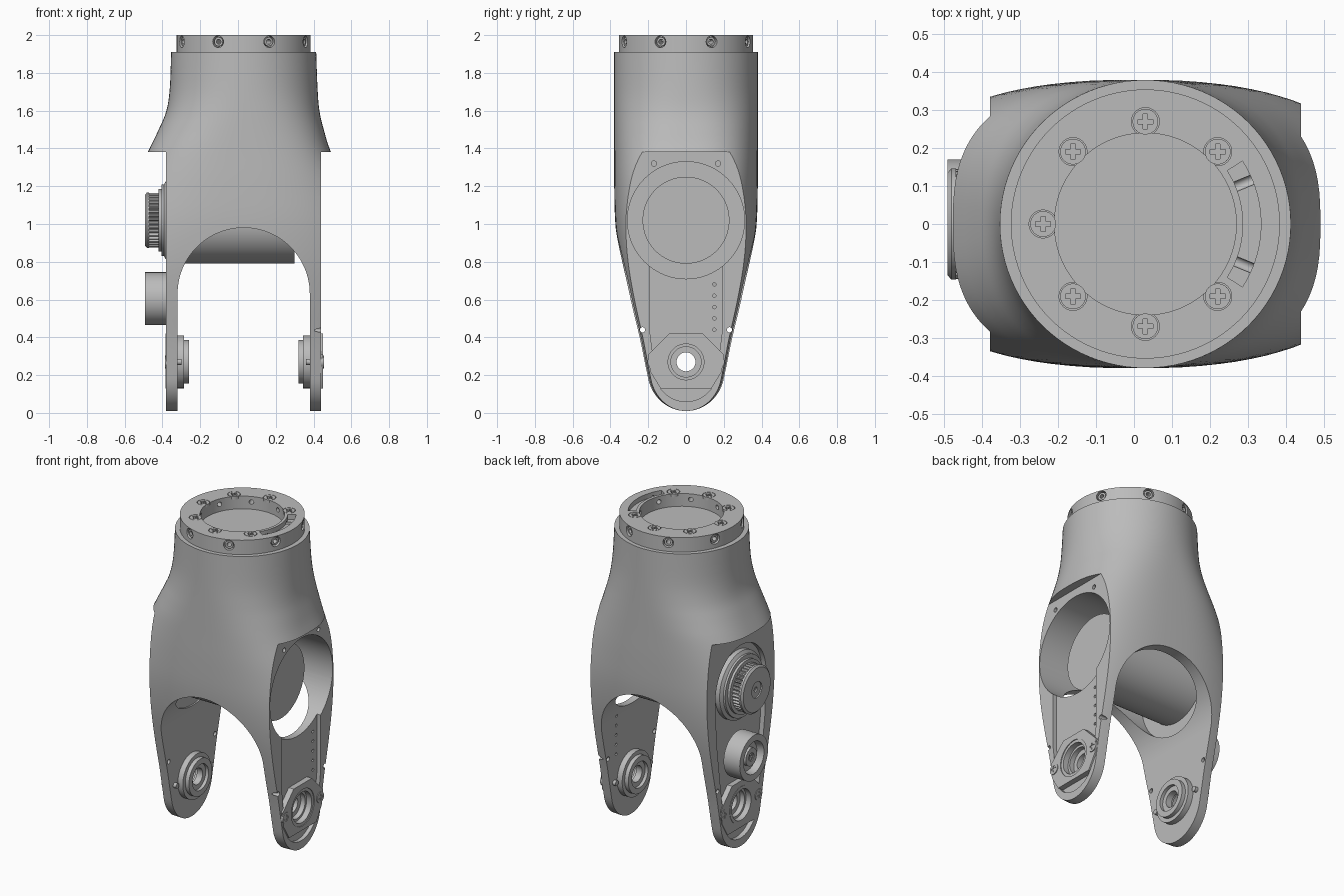
import bpy, bmesh
from math import sin, cos, pi, radians
from mathutils import Matrix, Vector

if "Cube" in bpy.data.objects:
    bpy.data.objects.remove(bpy.data.objects["Cube"], do_unlink=True)

grey = bpy.data.materials.new("machined_grey")
grey.use_nodes = True
COLOUR = (0.5, 0.5, 0.5, 1)
grey.diffuse_color = COLOUR
grey.node_tree.nodes["Principled BSDF"].inputs["Base Color"].default_value = COLOUR

# Frames map a flat outline (u, v) and its depth w into the model
ALONG_X = Matrix(((0, 0, 1, 0), (1, 0, 0, 0), (0, 1, 0, 0), (0, 0, 0, 1)))
ALONG_Y = Matrix(((1, 0, 0, 0), (0, 0, 1, 0), (0, 1, 0, 0), (0, 0, 0, 1)))
ALONG_Z = Matrix.Identity(4)
NECK_X, MOTOR_Z, PIVOT_Z = 0.03, 1.02, 0.27
LEFT, RIGHT = 0.44, -0.38
parts = []


def frame(pos, direction):
    turn = Vector(direction).to_track_quat('Z', 'Y').to_matrix().to_4x4()
    return Matrix.Translation(pos) @ turn


def finish(name, bm, keep=True):
    bmesh.ops.recalc_face_normals(bm, faces=bm.faces)
    mesh = bpy.data.meshes.new(name)
    bm.to_mesh(mesh)
    bm.free()
    mesh.materials.append(grey)
    ob = bpy.data.objects.new(name, mesh)
    bpy.context.collection.objects.link(ob)
    if keep:
        parts.append(ob)
    return ob


def loft(name, rings, keep=True, closed=False):
    bm = bmesh.new()
    rows = [[bm.verts.new(p) for p in ring] for ring in rings]
    pairs = list(zip(rows, rows[1:]))
    if closed:
        pairs.append((rows[-1], rows[0]))
    else:
        bm.faces.new(rows[0])
        bm.faces.new(rows[-1])
    for a, b in pairs:
        for i in range(len(a)):
            j = (i + 1) % len(a)
            bm.faces.new((a[i], a[j], b[j], b[i]))
    return finish(name, bm, keep)


def prism(name, outline, lo, hi, m, keep=True):
    return loft(name, [[m @ Vector((u, v, w)) for u, v in outline] for w in (lo, hi)], keep)


def arc(u, v, r, start=0, end=360, n=64):
    full = abs(end - start) == 360
    steps = n if full else n + 1
    angles = [radians(start + (end - start) * i / n) for i in range(steps)]
    return [(u + r * cos(t), v + r * sin(t)) for t in angles]


def lathe(name, profile, m, n=64):
    ring = [2 * pi * i / n for i in range(n)]
    return loft(name, [[m @ Vector((r * cos(t), r * sin(t), w)) for t in ring]
                       for r, w in profile], closed=True)


def cut(target, outline, lo, hi, m):
    cutter = prism("cutter", outline, lo, hi, m, keep=False)
    cutter.hide_render = True
    mod = target.modifiers.new("cut", 'BOOLEAN')
    mod.operation, mod.solver, mod.object = 'DIFFERENCE', 'EXACT', cutter
    with bpy.context.temp_override(object=target, active_object=target):
        bpy.ops.object.modifier_apply(modifier=mod.name)
    bpy.data.objects.remove(cutter, do_unlink=True)


def rect(u0, v0, u1, v1):
    return [(u0, v0), (u1, v0), (u1, v1), (u0, v1)]


def mirrored(half):
    return half + [(-u, v) for u, v in reversed(half)]


def screw(name, pos, direction, r=0.034):
    m = frame(pos, direction)
    head = prism(name, arc(0, 0, r, n=24), -0.02, 0, m)
    s, b = 0.006, 0.02
    cross = [(s, s), (s, b), (-s, b), (-s, s), (-b, s), (-b, -s),
             (-s, -s), (-s, -b), (s, -b), (s, -s), (b, -s), (b, s)]
    cut(head, cross, -0.01, 0.01, m)


# Fork body: stacked sections (z, centre x, half width, half depth, squareness)
rows = [(0.18, 0.005, 0.70, 0.21, 2.7), (0.27, 0.005, 0.70, 0.23, 2.7),
        (0.4, 0.005, 0.70, 0.258, 2.7), (0.6, 0.005, 0.70, 0.308, 2.7),
        (0.8, 0.005, 0.68, 0.35, 2.7), (1.0, 0.005, 0.64, 0.374, 2.7),
        (1.2, 0.005, 0.57, 0.38, 2.7), (1.38, 0.007, 0.485, 0.38, 2.7),
        (1.5, 0.017, 0.437, 0.38, 2.5), (1.6, 0.026, 0.405, 0.38, 2.3),
        (1.72, 0.03, 0.391, 0.38, 2.1), (1.91, 0.03, 0.384, 0.38, 2.0)]
sections = []
for k in range(12):
    t = radians(5 + 73 * k / 12)
    sections.append((0.225 - 0.215 * cos(t), 0.005, 0.70, 0.215 * sin(t), 2.7))
for i in range(len(rows) - 1):
    p0, p1, p2, p3 = (rows[max(0, min(len(rows) - 1, i + d))] for d in (-1, 0, 1, 2))
    for k in range(4):
        t = k / 4
        sections.append(tuple(
            b + t * (c - a) / 2 + t * t * (a - 2.5 * b + 2 * c - d / 2)
            + t ** 3 * (1.5 * (b - c) + (d - a) / 2) for a, b, c, d in zip(p0, p1, p2, p3)))
sections.append(rows[-1])


def section_ring(z, cx, a, b, n, count=96):
    pts = []
    for i in range(count):
        c, s = cos(2 * pi * i / count), sin(2 * pi * i / count)
        pts.append((cx + a * (abs(c) ** (2 / n)) * (1 if c > 0 else -1),
                    b * (abs(s) ** (2 / n)) * (1 if s > 0 else -1), z))
    return pts


body = loft("fork_body", [section_ring(*s) for s in sections])

# Flat outer faces, arch between the legs, motor bore
cut(body, rect(LEFT, -0.2, 1, 1.38), -1, 1, ALONG_Y)
cut(body, rect(-1, -0.2, RIGHT, 1.38), -1, 1, ALONG_Y)
cut(body, [(-0.32, -0.2), (0.38, -0.2)] + arc(0.03, 0.63, 0.35, 0, 180), -1, 1, ALONG_Y)
cut(body, arc(0, MOTOR_Z, 0.31, n=96), -0.32, 0.6, ALONG_X)

# Recesses in the outer leg faces
foot = arc(0, 0.225, 0.165, 180, 360, 24)
cut(body, foot + [(0.19, 0.42), (0.19, 0.83), (-0.19, 0.83), (-0.19, 0.42)],
    LEFT - 0.025, 0.6, ALONG_X)
cut(body, foot + [(0.2, 0.45), (0.24, 0.75)] + arc(0, MOTOR_Z, 0.25, 0, 180, 40)
    + [(-0.24, 0.75), (-0.2, 0.45)], -0.6, RIGHT + 0.03, ALONG_X)

# Bearing seats and small holes
cut(body, arc(0, PIVOT_Z, 0.112), -0.6, 0.6, ALONG_X)
for side in (-1, 1):
    cut(body, arc(side * 0.23, 0.44, 0.014, n=16), -0.6, 0.6, ALONG_X)
    cut(body, arc(side * 0.17, 1.32, 0.014, n=16), 0.4, 0.6, ALONG_X)
for k in range(5):
    cut(body, arc(0.15, 0.44 + 0.06 * k, 0.009, n=12), 0.3, 0.6, ALONG_X)

# Neck ring with open centre, curved slot and screw seats
neck = prism("neck_ring", arc(NECK_X, 0, 0.355, n=96), 1.89, 2.0, ALONG_Z)
cut(neck, arc(NECK_X, 0, 0.24, n=96), 1.92, 2.1, ALONG_Z)
slot = arc(NECK_X, 0, 0.305, -33, 33, 24) + arc(NECK_X, 0, 0.258, 33, -33, 24)
cut(neck, slot, 1.97, 2.1, ALONG_Z)
for k in range(8):
    t = radians(22.5 + 45 * k)
    out = Vector((cos(t), sin(t), 0))
    m = frame(Vector((NECK_X, 0, 1.965)) + out * 0.355, out)
    cut(neck, arc(0, 0, 0.031, n=24), -0.03, 0.05, m)
    cut(neck, arc(0, 0, 0.014, n=16), -0.16, 0.05, m)
    lathe("neck_side_screw", [(0.024, -0.035), (0.024, -0.008), (0.013, -0.008),
                              (0.013, -0.035)], m, 20)
for k in range(1, 8):
    t = radians(45 * k)
    pos = Vector((NECK_X + 0.27 * cos(t), 0.27 * sin(t), 2.0))
    cut(neck, arc(pos.x, pos.y, 0.037, n=24), 1.985, 2.1, ALONG_Z)
    screw("neck_top_screw", pos, (0, 0, 1))

# Motor, drive pulley and idler
prism("motor", arc(0, MOTOR_Z, 0.23, n=96), -0.33, 0.30, ALONG_X)
drive = frame((RIGHT, 0, MOTOR_Z), (-1, 0, 0))
lathe("pulley_mount_ring", [(0.21, -0.035), (0.21, 0.0), (0.19, 0.012), (0.19, 0.025),
                            (0.15, 0.025), (0.15, -0.035)], drive)
prism("pulley_flange", arc(0, 0, 0.165), -0.04, 0.04, drive)
teeth = []
for k in range(160):
    r, t = (0.145 if k % 4 < 2 else 0.132), 2 * pi * k / 160
    teeth.append((r * cos(t), r * sin(t)))
prism("pulley_teeth", teeth, 0.03, 0.095, drive)
lathe("pulley_cap", [(0.147, 0.09), (0.147, 0.102), (0.135, 0.112), (0.05, 0.112),
                     (0.05, 0.104), (0.015, 0.104), (0.015, 0.09)], drive)
idler = frame((RIGHT, 0.03, 0.605), (-1, 0, 0))
lathe("idler_wheel", [(0.14, 0.0), (0.14, 0.112), (0.10, 0.112), (0.09, 0.07), (0.055, 0.07),
                      (0.055, 0.095), (0.025, 0.095), (0.025, -0.04), (0.08, -0.04),
                      (0.08, 0.0)], idler)
screw("idler_screw", (RIGHT - 0.09, 0.03, 0.605), (-1, 0, 0), 0.03)

# Pivot bearings, cover plates and their screws on both legs
plate_outline = mirrored([(0.09, 0.42), (0.2, 0.31), (0.19, 0.22), (0.135, 0.13)])
bearing = [(0.115, 0.005), (0.115, -0.06), (0.14, -0.06), (0.14, -0.095), (0.115, -0.095),
           (0.115, -0.12), (0.08, -0.12), (0.08, -0.10), (0.05, -0.10), (0.05, -0.06),
           (0.08, -0.06), (0.08, -0.03), (0.095, -0.03), (0.095, 0.005)]
for name, face, side in (("left", LEFT, 1), ("right", RIGHT, -1)):
    proud = 0.01 if side > 0 else 0.003
    lo, hi = sorted((face - side * 0.035, face + side * proud))
    plate = prism(name + "_cover_plate", plate_outline, lo, hi, ALONG_X)
    cut(plate, arc(0, PIVOT_Z, 0.114), -0.6, 0.6, ALONG_X)
    lathe(name + "_pivot_bearing", bearing, frame((face, 0, PIVOT_Z), (side, 0, 0)))
    for y in (-0.17, 0.17):
        screw(name + "_plate_screw", (face + side * (proud + 0.004), y, PIVOT_Z), (side, 0, 0))
        inner = face - side * 0.06
        lo, hi = sorted((inner + side * 0.01, inner - side * 0.02))
        prism(name + "_screw_end", arc(y, PIVOT_Z, 0.016, n=16), lo, hi, ALONG_X)

# Smooth curved faces, keep machined edges sharp
bpy.ops.object.select_all(action='DESELECT')
for ob in parts:
    ob.select_set(True)
bpy.context.view_layer.objects.active = body
bpy.ops.object.shade_smooth_by_angle(angle=radians(30))
